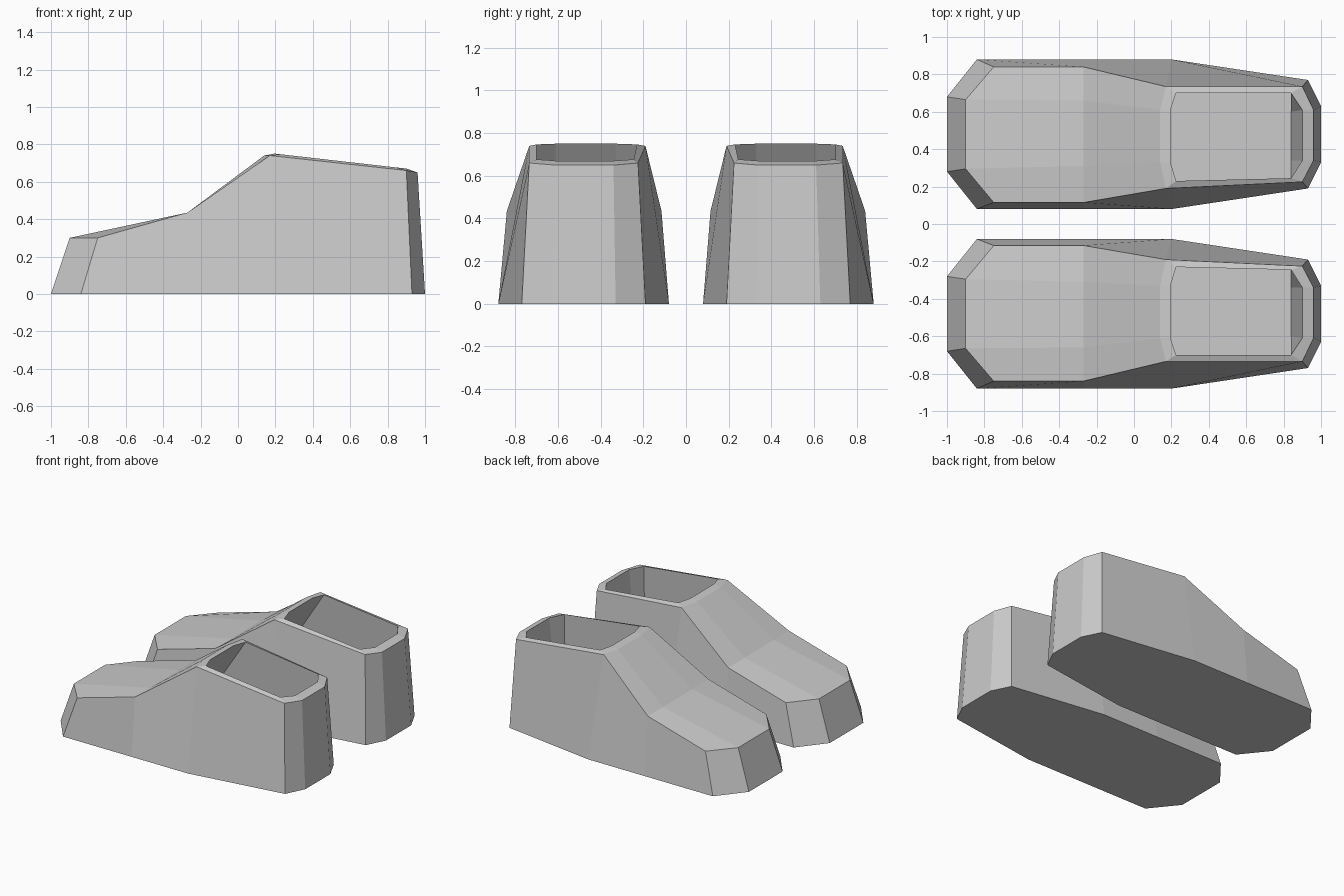
import bpy, bmesh

if "Cube" in bpy.data.objects:
    bpy.data.objects.remove(bpy.data.objects["Cube"])

# Outlines of one shoe, counted from the toe along the outer side and back along the inner side
SOLE = [(-1, .68), (-.84, .88), (-.27, .88), (.2, .88), (.93, .77), (1, .63),
        (1, .33), (.93, .19), (.2, .08), (-.27, .08), (-.84, .08), (-1, .28)]
UPPER = [(-.9, .665, .3), (-.75, .84, .3), (-.27, .84, .435), (.17, .735, .74),
         (.9, .735, .66), (.96, .61, .65), (.96, .34, .65), (.9, .225, .66),
         (.17, .19, .74), (-.27, .115, .435), (-.75, .115, .3), (-.9, .295, .3)]
RIDGE = [(-.27, .66, .435), (-.27, .31, .435), (.14, .61, .74), (.14, .33, .74)]
OPENING = [(.195, .61), (.225, .70), (.84, .70), (.90, .61),
           (.90, .34), (.84, .245), (.225, .23), (.195, .33)]
INSOLE = [(-.3, .63), (-.22, .80), (.84, .71), (.84, .60),
          (.84, .34), (.84, .235), (-.22, .15), (-.3, .31)]


def bridge(bm, a, b):
    n = len(a)
    for i in range(n):
        j = (i + 1) % n
        bm.faces.new((a[i], a[j], b[j], b[i]))


def make_shoe(name, side):
    bm = bmesh.new()

    def verts(points):
        return [bm.verts.new((x, side * y, z)) for x, y, z in points]

    sole = verts([(x, y, 0) for x, y in SOLE])
    up = verts(UPPER)
    mid_o, mid_i, front_o, front_i = verts(RIDGE)
    opening = verts([(x, y, .75 - .114 * (x - .2)) for x, y in OPENING])
    insole = verts([(x, y, .1) for x, y in INSOLE])

    # Sole and outer walls
    bm.faces.new(sole)
    bridge(bm, sole, up)
    # Toe top and instep, three strips each
    for strip in ((up[0], up[1], up[2], mid_o), (up[11], up[0], mid_o, mid_i),
                  (up[10], up[11], mid_i, up[9]),
                  (mid_o, up[2], up[3], front_o), (mid_i, mid_o, front_o, front_i),
                  (up[9], mid_i, front_i, up[8])):
        bm.faces.new(strip)
    # Collar rim, hollow inside and insole
    collar = [front_o] + up[3:9] + [front_i]
    bridge(bm, collar, opening)
    bridge(bm, opening, insole)
    bm.faces.new(insole)

    bmesh.ops.recalc_face_normals(bm, faces=bm.faces)
    mesh = bpy.data.meshes.new(name)
    bm.to_mesh(mesh)
    bm.free()
    bpy.context.collection.objects.link(bpy.data.objects.new(name, mesh))


# Mirrored pair
make_shoe("left_shoe", 1)
make_shoe("right_shoe", -1)
